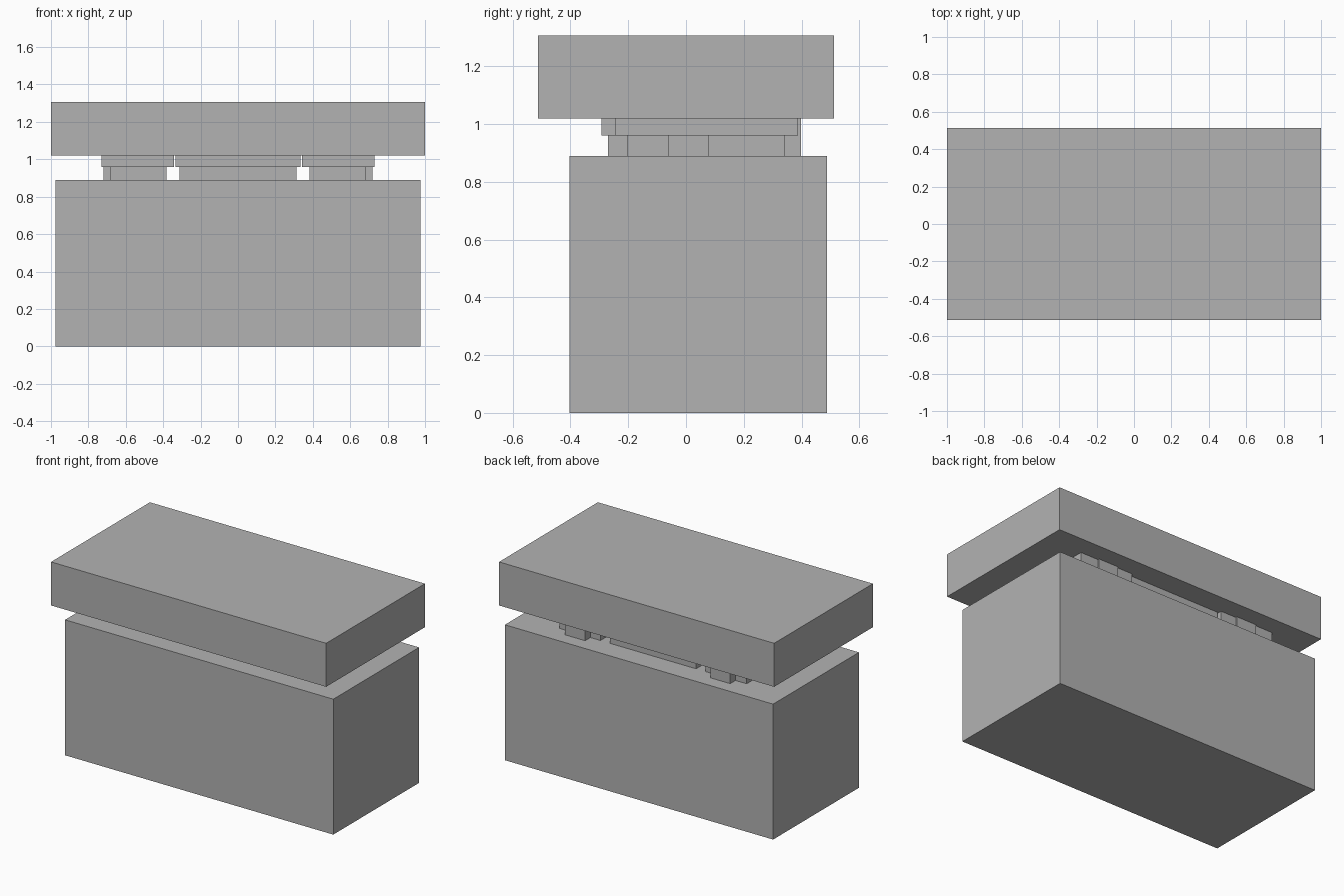
import bpy

old = bpy.data.objects.get("Cube")
if old:
    bpy.data.objects.remove(old, do_unlink=True)

# Single matte grey
GREY = (0.448, 0.448, 0.448, 1.0)
grey = bpy.data.materials.new("plain_grey")
grey.use_nodes = True
grey.diffuse_color = GREY
grey.node_tree.nodes["Principled BSDF"].inputs["Base Color"].default_value = GREY


def box(name, x, y, z):
    """Axis-aligned box from (low, high) ranges."""
    spans = (x, y, z)
    bpy.ops.mesh.primitive_cube_add(size=1, location=[(a + b) / 2 for a, b in spans])
    ob = bpy.context.object
    ob.name = ob.data.name = name
    size = [b - a for a, b in spans]
    for v in ob.data.vertices:
        v.co = [c * s for c, s in zip(v.co, size)]
    ob.data.materials.append(grey)
    return ob


BASE, STEP, SLAB, TOP = 0.89, 0.96, 1.02, 1.306

# Main masses
box("base_block", (-0.975, 0.975), (-0.403, 0.488), (0, BASE))
box("top_slab", (-1, 1), (-0.513, 0.513), (SLAB, TOP))

# Central spacer with its wider cap
box("centre_spacer", (-0.314, 0.314), (-0.27, 0.343), (BASE, STEP))
box("centre_cap", (-0.334, 0.334), (-0.292, 0.365), (STEP, SLAB))

# Side spacers, caps and the small tabs on their outer and back faces
for side, s in (("left", 1), ("right", -1)):
    def side_box(part, x, y, z):
        box(f"{side}_{part}", sorted((s * x[0], s * x[1])), y, z)

    side_box("spacer", (0.382, 0.681), (-0.204, 0.343), (BASE, STEP))
    side_box("cap", (0.341, 0.731), (-0.245, 0.388), (STEP, SLAB))
    side_box("outer_tab", (0.681, 0.72), (-0.06, 0.08), (BASE, STEP))
    side_box("back_tab", (0.455, 0.6), (0.343, 0.398), (BASE, SLAB))
